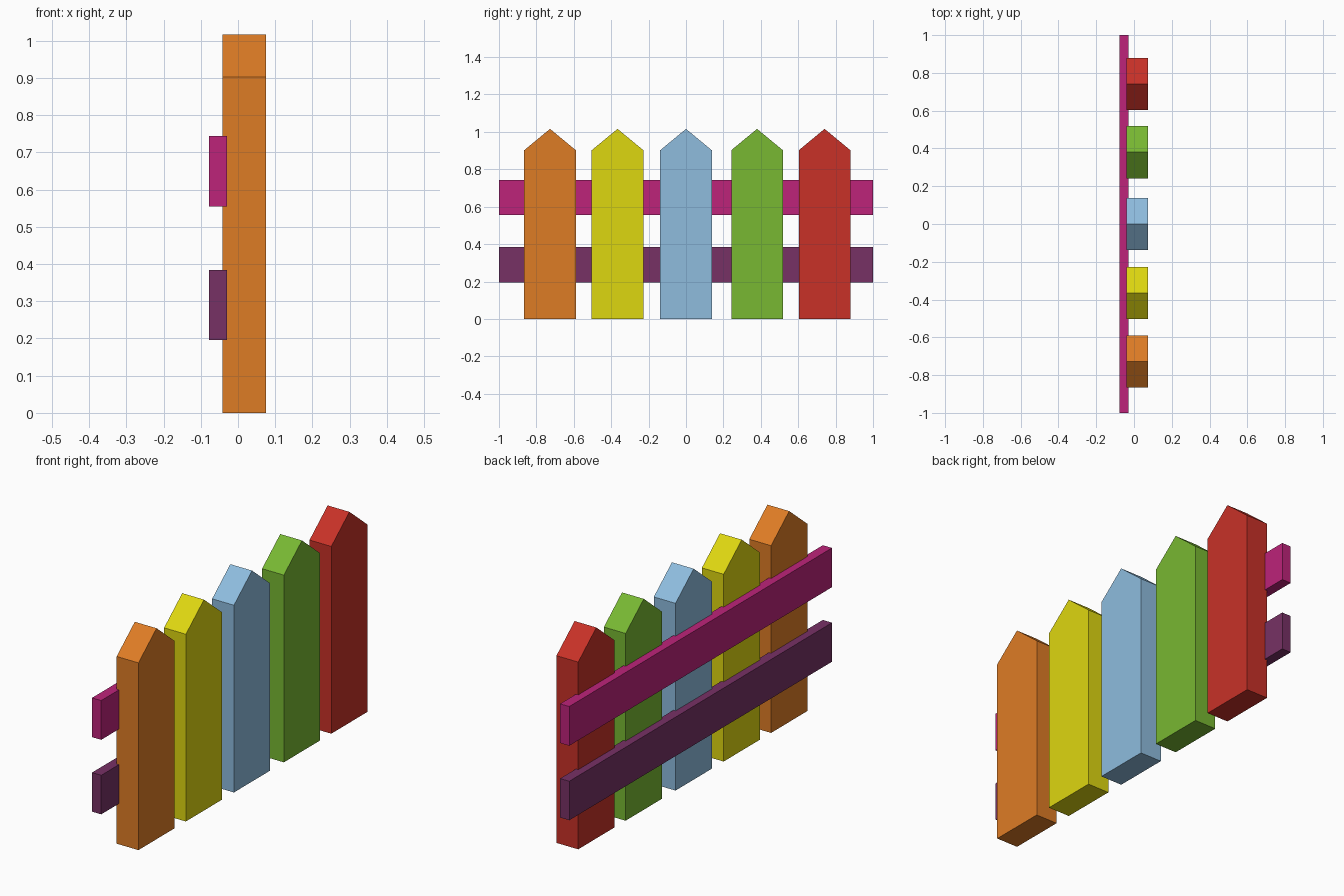
import bpy

if "Cube" in bpy.data.objects:
    bpy.data.objects.remove(bpy.data.objects["Cube"])


def material(name, rgb):
    """Flat colour from sRGB bytes, converted to linear."""
    def lin(c):
        c /= 255
        return c / 12.92 if c <= 0.04045 else ((c + 0.055) / 1.055) ** 2.4
    mat = bpy.data.materials.new(name)
    mat.diffuse_color = (*[lin(c) for c in rgb], 1)
    mat.use_nodes = True
    mat.node_tree.nodes["Principled BSDF"].inputs["Base Color"].default_value = mat.diffuse_color
    return mat


def extrude_profile(name, profile, x0, x1, mat):
    """Solid from a counter-clockwise (y, z) outline, extruded along x."""
    n = len(profile)
    verts = [(x, y, z) for x in (x0, x1) for y, z in profile]
    faces = [tuple(reversed(range(n))), tuple(range(n, 2 * n))]
    faces += [(i, (i + 1) % n, n + (i + 1) % n, n + i) for i in range(n)]
    mesh = bpy.data.meshes.new(name)
    mesh.from_pydata(verts, [], faces)
    mesh.materials.append(mat)
    obj = bpy.data.objects.new(name, mesh)
    bpy.context.collection.objects.link(obj)
    return obj


# Pointed pickets: colour and centre along y
HALF, SHOULDER, TIP = 0.138, 0.902, 1.016
pickets = [
    ("orange", (222, 124, 37), -0.727),
    ("yellow", (222, 215, 16), -0.366),
    ("light_blue", (142, 188, 222), 0.0),
    ("green", (120, 184, 50), 0.38),
    ("red", (200, 49, 39), 0.741),
]
for name, rgb, y in pickets:
    outline = [(y - HALF, 0), (y + HALF, 0), (y + HALF, SHOULDER),
               (y, TIP), (y - HALF, SHOULDER)]
    extrude_profile("picket_" + name, outline, -0.041, 0.075, material(name, rgb))

# Horizontal rails on the back of the pickets
rails = [
    ("lower_rail", "purple", (119, 49, 101), 0.196, 0.384),
    ("upper_rail", "magenta", (189, 35, 122), 0.555, 0.744),
]
for name, colour, rgb, z0, z1 in rails:
    extrude_profile(name, [(-1, z0), (1, z0), (1, z1), (-1, z1)],
                    -0.078, -0.029, material(colour, rgb))
